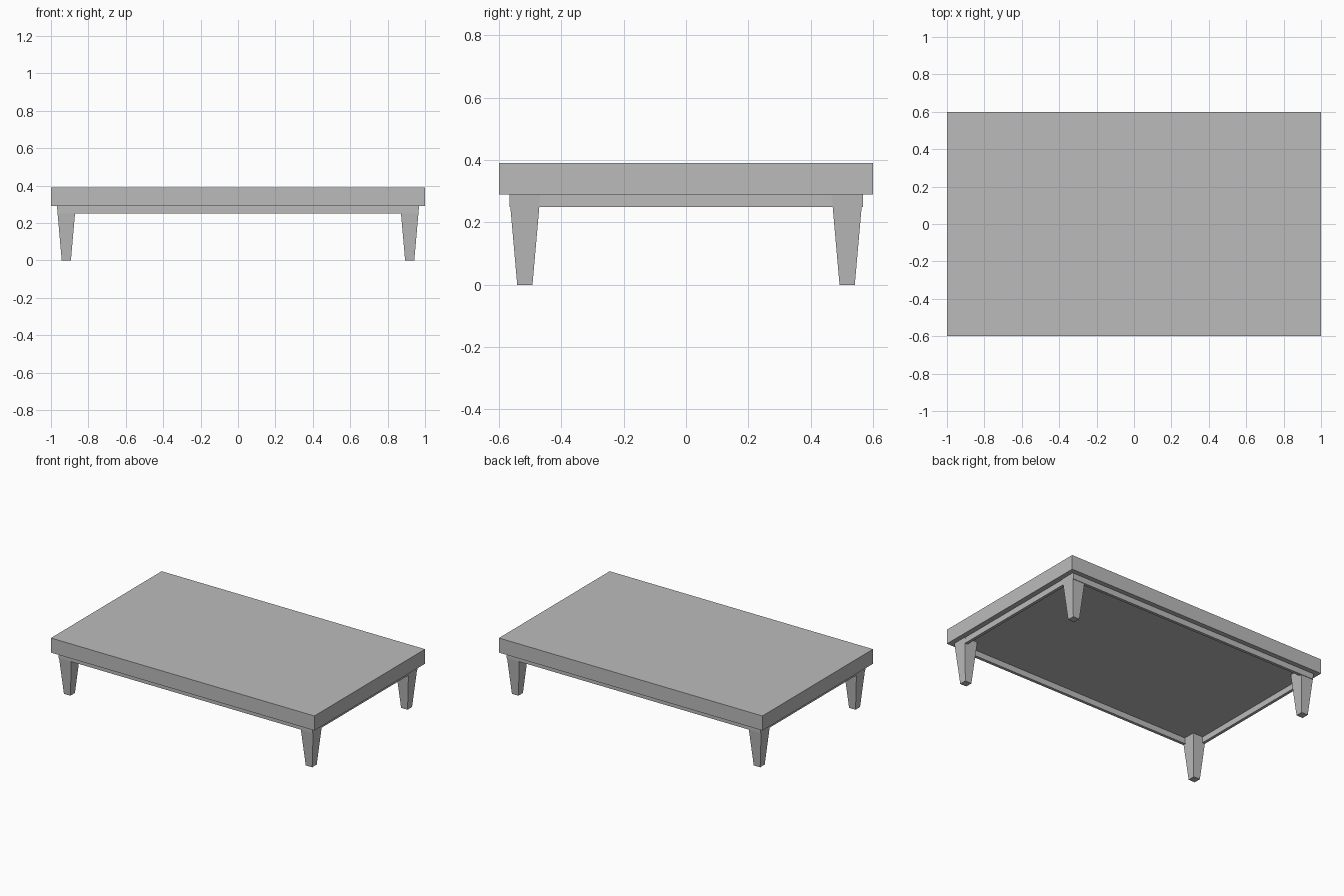
import bpy
import bmesh

cube = bpy.data.objects.get("Cube")
if cube:
    bpy.data.objects.remove(cube, do_unlink=True)

grey = bpy.data.materials.new("plain grey")
grey.use_nodes = True
grey.diffuse_color = (0.5, 0.5, 0.5, 1)
grey.node_tree.nodes["Principled BSDF"].inputs["Base Color"].default_value = (0.5, 0.5, 0.5, 1)

TOP, UNDER, APRON = 0.39, 0.29, 0.25   # slab top, slab underside, apron bottom
RAIL_X, RAIL_Y, THICK = 0.964, 0.567, 0.02
LEG_X, LEG_Y = 0.918, 0.517


def block(name, x, y, z0, z1, half_x, half_y, taper=1.0):
    """Box from z0 to z1; taper scales its lower end."""
    bm = bmesh.new()
    bmesh.ops.create_cube(bm, size=2)
    for v in bm.verts:
        s = taper if v.co.z < 0 else 1.0
        v.co = (x + v.co.x * half_x * s, y + v.co.y * half_y * s,
                z0 if v.co.z < 0 else z1)
    mesh = bpy.data.meshes.new(name)
    bm.to_mesh(mesh)
    bm.free()
    mesh.materials.append(grey)
    obj = bpy.data.objects.new(name, mesh)
    bpy.context.collection.objects.link(obj)
    return obj


# Thick top slab
block("table_top", 0, 0, UNDER, TOP, 1.0, 0.6)

# Thin apron rails under the slab
for side, s in (("front", -1), ("back", 1)):
    block(side + "_rail", 0, s * (RAIL_Y - THICK / 2), APRON, UNDER, RAIL_X, THICK / 2)
for side, s in (("right", -1), ("left", 1)):
    block(side + "_rail", s * (RAIL_X - THICK / 2), 0, APRON, UNDER, THICK / 2, RAIL_Y - THICK)

# Four tapered square legs
for end, sy in (("front", -1), ("back", 1)):
    for side, sx in (("right", -1), ("left", 1)):
        block(f"{end}_{side}_leg", sx * LEG_X, sy * LEG_Y, 0, UNDER, 0.05, 0.05, 0.49)
